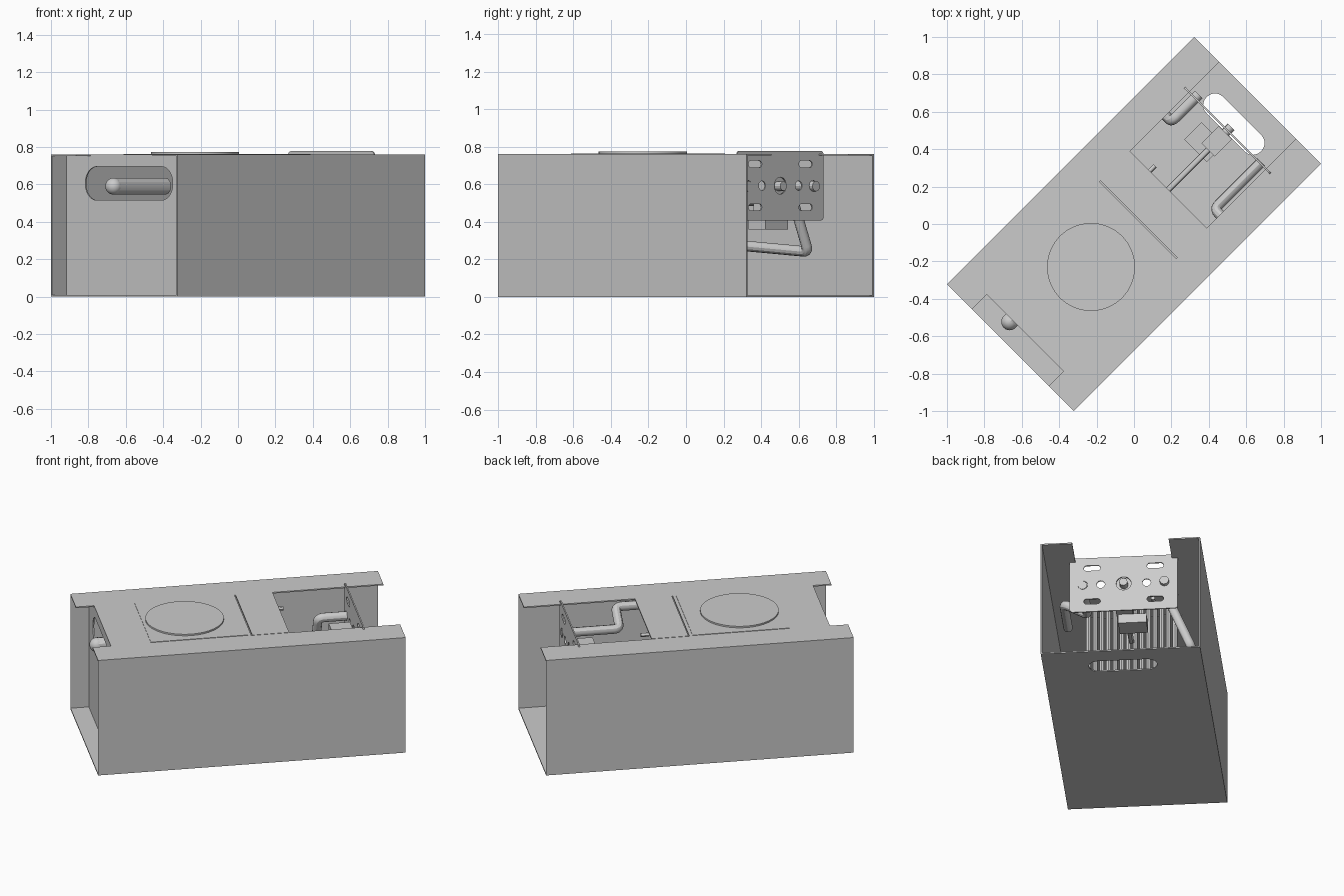
import bpy
from math import pi, sin, cos
from mathutils import Matrix, Vector

old = bpy.data.objects.get("Cube")
if old:
    bpy.data.objects.remove(old)

metal = bpy.data.materials.new("light_grey_metal")
metal.use_nodes = True
GREY = (0.6, 0.6, 0.6, 1)
metal.diffuse_color = GREY
metal.node_tree.nodes["Principled BSDF"].inputs["Base Color"].default_value = GREY

# The case is laid out along x, then turned 45 degrees
TURN = Matrix.Rotation(pi / 4, 4, 'Z')
L, W, H, T = 0.935, 0.479, 0.76, 0.008
LIP = 0.29


def finish(obj, name, smooth=False):
    obj.name = name
    obj.data.materials.clear()
    obj.data.materials.append(metal)
    obj.matrix_world = TURN @ obj.matrix_world
    if smooth:
        bpy.ops.object.select_all(action='DESELECT')
        obj.select_set(True)
        bpy.context.view_layer.objects.active = obj
        bpy.ops.object.shade_smooth_by_angle()
    return obj


def box(name, x, y, z):
    bpy.ops.mesh.primitive_cube_add(size=1)
    obj = bpy.context.object
    lo, hi = Vector((x[0], y[0], z[0])), Vector((x[1], y[1], z[1]))
    obj.data.transform(Matrix.Translation((lo + hi) / 2) @ Matrix.Diagonal((*(hi - lo), 1)))
    return finish(obj, name)


def cylinder(name, centre, radius, depth, sides=32):
    bpy.ops.mesh.primitive_cylinder_add(vertices=sides, radius=radius, depth=depth, location=centre)
    bpy.context.view_layer.update()
    return finish(bpy.context.object, name, True)


def rounded(cx, cy, w, h, r):
    """Outline of a rounded rectangle; a circle when r is half the size."""
    pts = []
    for i, (sx, sy) in enumerate(((1, 1), (-1, 1), (-1, -1), (1, -1))):
        for k in range(7):
            a = (i + k / 6) * pi / 2
            pts.append((cx + sx * (w / 2 - r) + r * cos(a), cy + sy * (h / 2 - r) + r * sin(a)))
    return pts


def sheet(name, outlines, matrix):
    """Flat sheet with holes: first outline is the edge, the rest are cut out."""
    curve = bpy.data.curves.new(name, 'CURVE')
    curve.dimensions = '2D'
    curve.fill_mode = 'BOTH'
    curve.extrude = T / 2
    for pts in outlines:
        s = curve.splines.new('POLY')
        s.points.add(len(pts) - 1)
        for p, (a, b) in zip(s.points, pts):
            p.co = (a, b, 0, 1)
        s.use_cyclic_u = True
    tmp = bpy.data.objects.new(name + "_outline", curve)
    bpy.context.collection.objects.link(tmp)
    bpy.context.view_layer.update()
    mesh = bpy.data.meshes.new_from_object(tmp.evaluated_get(bpy.context.evaluated_depsgraph_get()))
    bpy.data.objects.remove(tmp)
    mesh.transform(matrix)
    obj = bpy.data.objects.new(name, mesh)
    bpy.context.collection.objects.link(obj)
    return finish(obj, name)


def pipe(name, points, radius):
    """Round tube along straight runs, with rounded elbows."""
    curve = bpy.data.curves.new(name, 'CURVE')
    curve.dimensions = '3D'
    curve.bevel_depth = radius
    curve.bevel_resolution = 4
    curve.use_fill_caps = True
    path = [Vector(points[0])]
    for a, b, c in zip(points, points[1:], points[2:]):
        a, b, c = Vector(a), Vector(b), Vector(c)
        p, q = b + (a - b).normalized() * 0.035, b + (c - b).normalized() * 0.035
        for k in range(6):
            t = k / 5
            path.append(p * (1 - t) ** 2 + b * 2 * t * (1 - t) + q * t * t)
    path.append(Vector(points[-1]))
    s = curve.splines.new('POLY')
    s.points.add(len(path) - 1)
    for p, co in zip(s.points, path):
        p.co = (*co, 1)
    tmp = bpy.data.objects.new(name + "_path", curve)
    bpy.context.collection.objects.link(tmp)
    bpy.context.view_layer.update()
    mesh = bpy.data.meshes.new_from_object(tmp.evaluated_get(bpy.context.evaluated_depsgraph_get()))
    bpy.data.objects.remove(tmp)
    obj = bpy.data.objects.new(name, mesh)
    bpy.context.collection.objects.link(obj)
    return finish(obj, name, True)


def upright(x, z):
    """Places a sheet across the case: its x runs sideways, its y runs up."""
    return Matrix(((0, 0, 1, x), (1, 0, 0, 0), (0, 1, 0, z), (0, 0, 0, 1)))


# Case: side walls, top lips, and floor with a hand slot
for side, s in (("left", 1), ("right", -1)):
    box(side + "_wall", (-L, L), sorted((s * W, s * (W - T))), (0, H))
    box(side + "_top_lip", (-L, L), sorted((s * W, s * LIP)), (H - T, H))
sheet("floor", [rounded(0, 0, 2 * L, 2 * W, 0.001), rounded(0.755, 0, 0.125, 0.41, 0.06)],
      Matrix.Translation((0, 0, T / 2)))

# End panel with its long opening
sheet("end_panel", [rounded(0, 0, 2 * W - 2 * T, H - 2 * T, 0.001),
                    rounded(0, 0.225, 0.66, 0.18, 0.085)], upright(-0.82, H / 2))

# Top deck, raised cooking plate, disc and hatch
box("top_deck", (-0.824, 0.03), (-LIP, LIP), (H - T, H))
box("plate_surround", (-0.58, 0.01), (-0.285, 0.285), (H, H + 0.003))
cylinder("round_plate", (-0.325, 0, H + 0.006), 0.235, 0.014, 64)
box("hatch", (0.036, 0.26), (-LIP, LIP), (H - T, H + 0.002))

# Bracket plate with slots and round holes
holes = [rounded(0, 0, 0.09, 0.09, 0.044)]
for s in (1, -1):
    holes.append(rounded(s * 0.138, 0, 0.05, 0.05, 0.0245))
    holes.append(rounded(s * 0.245, 0, 0.056, 0.056, 0.0275))
    holes += [rounded(s * 0.19, t * 0.115, 0.1, 0.036, 0.0175) for t in (1, -1)]
sheet("bracket_plate", [rounded(0, 0, 0.65, 0.37, 0.02)] + holes, upright(0.707, 0.592))

# Row of upright ribs under the hatch
for i in range(14):
    cylinder("rib_%02d" % (i + 1), (0.15, (i - 6.5) * 0.04, 0.38), 0.014, 0.74, 12)

# Pipes
pipe("left_pipe", [(0.735, 0.245, 0.59), (0.53, 0.245, 0.59), (0.53, 0.39, 0.24), (0.07, 0.39, 0.27)], 0.028)
pipe("right_pipe", [(0.715, -0.247, 0.59), (0.36, -0.247, 0.59), (0.36, -0.39, 0.67), (0.07, -0.39, 0.67)], 0.028)
pipe("outlet_pipe", [(-0.84, 0.1, 0.59), (-0.45, 0.1, 0.59)], 0.045)
bpy.ops.mesh.primitive_uv_sphere_add(segments=24, ring_count=12, radius=0.045, location=(-0.84, 0.1, 0.59))
bpy.context.view_layer.update()
finish(bpy.context.object, "outlet_pipe_end", True)

# Valve block and control rod
box("valve_block", (0.56, 0.69), (-0.05, 0.05), (0.42, 0.64))
box("valve_base", (0.51, 0.64), (-0.04, 0.13), (0.36, 0.42))
pipe("valve_stem", [(0.68, 0, 0.59), (0.735, 0, 0.59)], 0.025)
pipe("control_rod", [(0.57, 0, 0.5), (0.17, 0, 0.5)], 0.016)
pipe("hatch_catch", [(0.25, 0.14, 0.72), (0.3, 0.14, 0.72)], 0.012)
